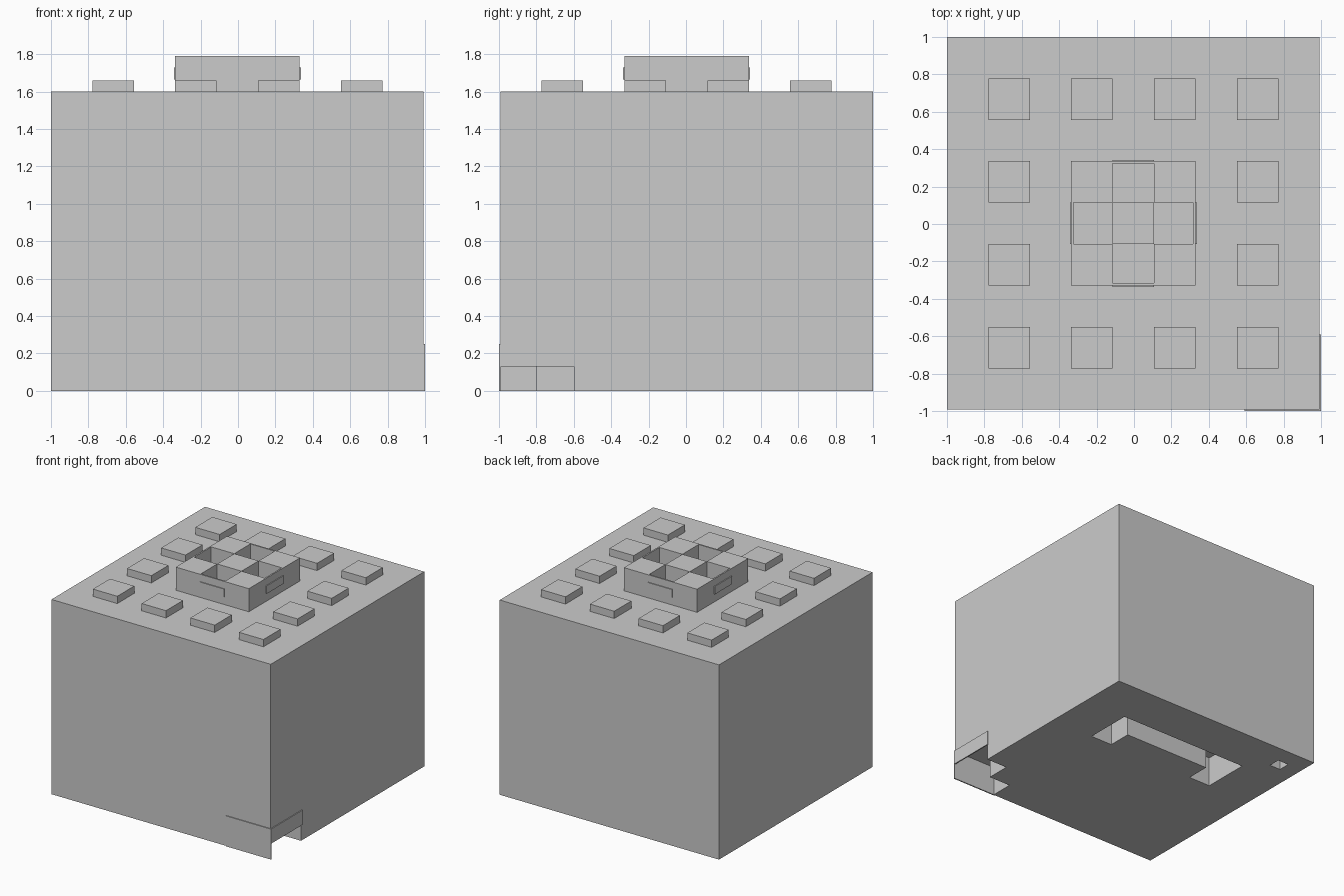
import bpy, bmesh

if "Cube" in bpy.data.objects:
    bpy.data.objects.remove(bpy.data.objects["Cube"])

LO, HI = -1.0, 0.993          # body span in x; y is the mirrored span
CELL = (HI - LO) / 9          # nine cells across the top
TOP = 1.6


def prism(name, outline, z0, z1):
    """Extrude a closed xy outline from z0 to z1."""
    bm = bmesh.new()
    face = bm.faces.new([bm.verts.new((x, y, z0)) for x, y in outline])
    up = bmesh.ops.extrude_face_region(bm, geom=[face])["geom"]
    verts = [v for v in up if isinstance(v, bmesh.types.BMVert)]
    bmesh.ops.translate(bm, verts=verts, vec=(0, 0, z1 - z0))
    bmesh.ops.recalc_face_normals(bm, faces=bm.faces)
    mesh = bpy.data.meshes.new(name)
    bm.to_mesh(mesh)
    bm.free()
    ob = bpy.data.objects.new(name, mesh)
    bpy.context.collection.objects.link(ob)
    return ob


def box(name, x0, x1, y0, y1, z0, z1):
    return prism(name, [(x0, y0), (x1, y0), (x1, y1), (x0, y1)], z0, z1)


def cut(target, cutter):
    cutter.hide_render = True
    cutter.hide_viewport = True
    mod = target.modifiers.new(cutter.name, 'BOOLEAN')
    mod.operation = 'DIFFERENCE'
    mod.solver = 'EXACT'
    mod.object = cutter


def cell_box(name, i, j, z1):
    x, y = LO + i * CELL, -HI + j * CELL
    return box(name, x, x + CELL, y, y + CELL, TOP, z1)


# Main block
body = box("body", LO, HI, -HI, -LO, 0, TOP)

# Bracket-shaped slot under the block
slot = [(-.6, .2), (-.4, .2), (-.4, .4), (.4, .4), (.4, .2), (.6, .2), (.6, .6), (-.6, .6)]
cut(body, prism("slot_cutter", slot, -.1, .25))

# Small socket in the rear underside corner
cut(body, box("socket_cutter", -.86, -.76, .75, .85, -.1, .12))

# L-shaped notch at the front right bottom corner
notch = [(.6, -1.1), (1.1, -1.1), (1.1, -.6), (.8, -.6), (.8, -.8), (.6, -.8)]
cut(body, prism("notch_cutter", notch, -.1, .245))

# Thin cover plates over the notch
box("front_cover", .59, 1, -1, -.99, 0, .25)
box("side_cover", .99, 1, -.99, -.59, .13, .25)

# Pads on the top, the four central ones rising as tower corners
for i in (1, 3, 5, 7):
    for j in (1, 3, 5, 7):
        tower = i in (3, 5) and j in (3, 5)
        cell_box("tower_corner" if tower else "top_pad", i, j,
                 1.79 if tower else 1.66)
cell_box("tower_core", 4, 4, 1.79)

# Thin tower walls closing the open cells, each with a raised strip
x0, x1 = LO + 4 * CELL, LO + 5 * CELL
y0, y1 = -HI + 4 * CELL, -HI + 5 * CELL
t, p = .012, .007
for sign in (-1, 1):
    ex = (x0 - CELL) if sign < 0 else (x1 + CELL)
    ey = (y0 - CELL) if sign < 0 else (y1 + CELL)
    for name, d, za, zb in (("tower_wall", -t * sign, TOP, 1.79),
                            ("wall_strip", p * sign, 1.665, 1.73)):
        box(name, min(ex, ex + d), max(ex, ex + d), y0, y1, za, zb)
        box(name, x0, x1, min(ey, ey + d), max(ey, ey + d), za, zb)
